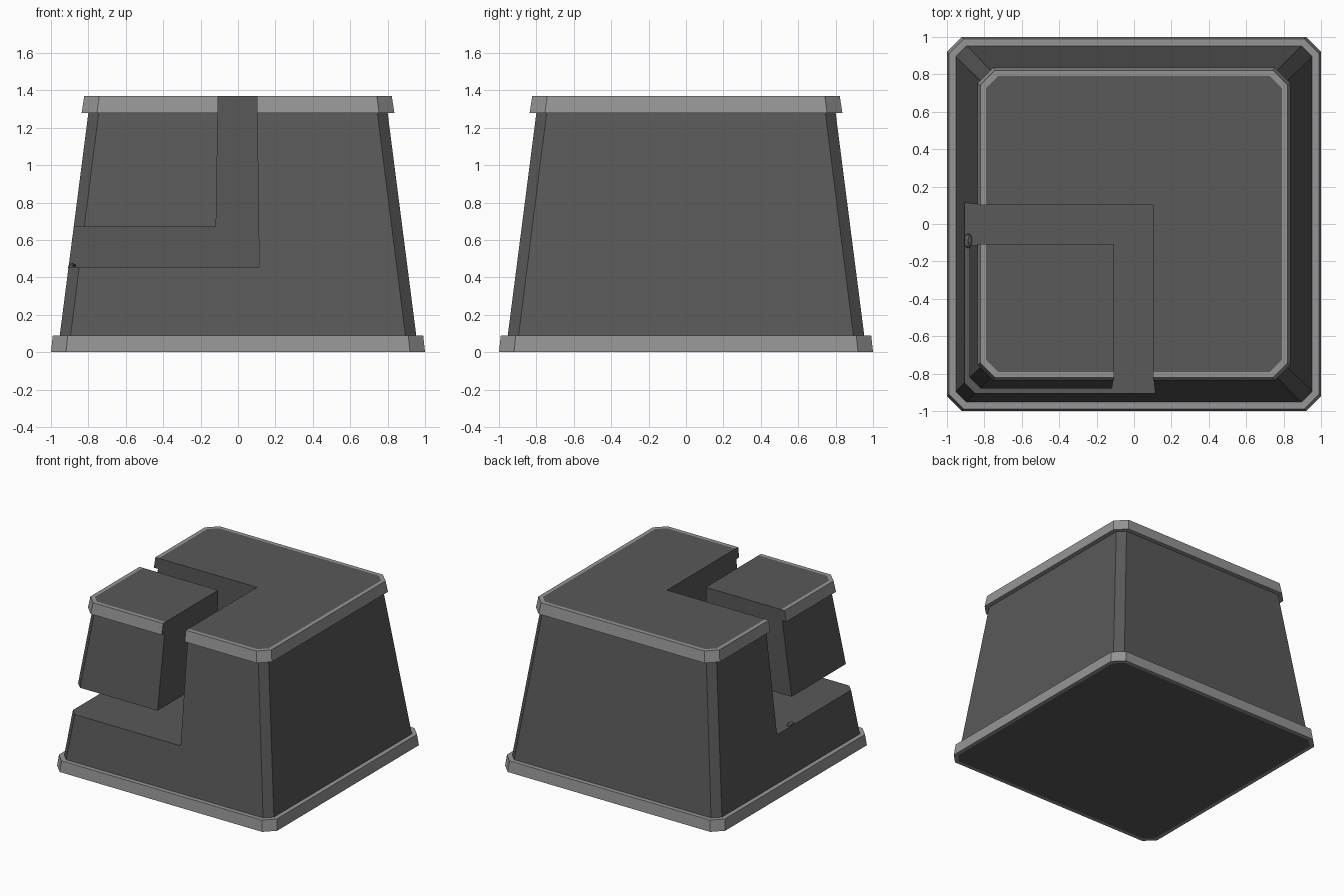
import bpy, bmesh
from mathutils import Vector, Matrix

if "Cube" in bpy.data.objects:
    bpy.data.objects.remove(bpy.data.objects["Cube"])


def material(name, value):
    m = bpy.data.materials.new(name)
    m.diffuse_color = (value, value, value, 1)
    m.use_nodes = True
    m.node_tree.nodes["Principled BSDF"].inputs["Base Color"].default_value = m.diffuse_color
    return m


DARK, LIGHT = material("dark_grey", 0.1), material("light_grey", 0.3)


def add_object(name, bm):
    bmesh.ops.recalc_face_normals(bm, faces=bm.faces[:])
    me = bpy.data.meshes.new(name)
    bm.to_mesh(me)
    bm.free()
    me.materials.append(DARK)
    me.materials.append(LIGHT)
    ob = bpy.data.objects.new(name, me)
    bpy.context.collection.objects.link(ob)
    return ob


# Stacked outline levels: half width, height, corner chamfer
LEVELS = [(0.97, 0, 0.065), (1.0, 0, 0.08), (0.99, 0.09, 0.08), (0.953, 0.09, 0.058),
          (0.80, 1.28, 0.055), (0.836, 1.28, 0.082), (0.822, 1.37, 0.08), (0.79, 1.37, 0.062)]
RIM_BANDS = (0, 1, 2, 4, 5, 6)


def pedestal(name):
    bm = bmesh.new()
    rings = []
    for h, z, c in LEVELS:
        k = h - c
        pts = [(k, -h), (h, -k), (h, k), (k, h), (-k, h), (-h, k), (-h, -k), (-k, -h)]
        rings.append([bm.verts.new((x, y, z)) for x, y in pts])
    for i in range(len(rings) - 1):
        a, b = rings[i], rings[i + 1]
        for j in range(8):
            n = (j + 1) % 8
            f = bm.faces.new((a[j], a[n], b[n], b[j]))
            f.material_index = int(i in RIM_BANDS)
    bm.faces.new(rings[0][::-1])
    bm.faces.new(rings[-1])
    return add_object(name, bm)


# Corner volume whose two inner walls lean slightly with height
def corner_cutter(name, low, high, z0, z1=1.6, outer=-1.5):
    bm = bmesh.new()
    r = [[bm.verts.new((x, y, z)) for x, y in
          ((outer, outer), (e, outer), (e, e), (outer, e))]
         for e, z in ((low, z0), (high, z1))]
    bm.faces.new(r[0][::-1])
    bm.faces.new(r[1])
    for j in range(4):
        n = (j + 1) % 4
        bm.faces.new((r[0][j], r[0][n], r[1][n], r[1][j]))
    ob = add_object(name, bm)
    ob.hide_render = True
    return ob


def apply_boolean(ob, cutter, operation):
    mod = ob.modifiers.new("cut", 'BOOLEAN')
    mod.operation, mod.solver, mod.object = operation, 'EXACT', cutter
    dg = bpy.context.evaluated_depsgraph_get()
    me = bpy.data.meshes.new_from_object(ob.evaluated_get(dg))
    ob.modifiers.clear()
    ob.data = me
    bpy.data.objects.remove(cutter)


# Main body with its front left corner removed
body = pedestal("main_block")
apply_boolean(body, corner_cutter("corner_cut", 0.113, 0.098, 0.455), 'DIFFERENCE')

# Separate corner piece hovering above the gap
corner = pedestal("corner_block")
apply_boolean(corner, corner_cutter("corner_keep", -0.117, -0.102, 0.672), 'INTERSECT')

# Small stone chip on the left edge of the gap
bm = bmesh.new()
bmesh.ops.create_icosphere(bm, subdivisions=1, radius=1, matrix=Matrix.LocRotScale(
    Vector((-0.887, -0.09, 0.458)), None, Vector((0.025, 0.045, 0.02))))
add_object("stone_chip", bm)
